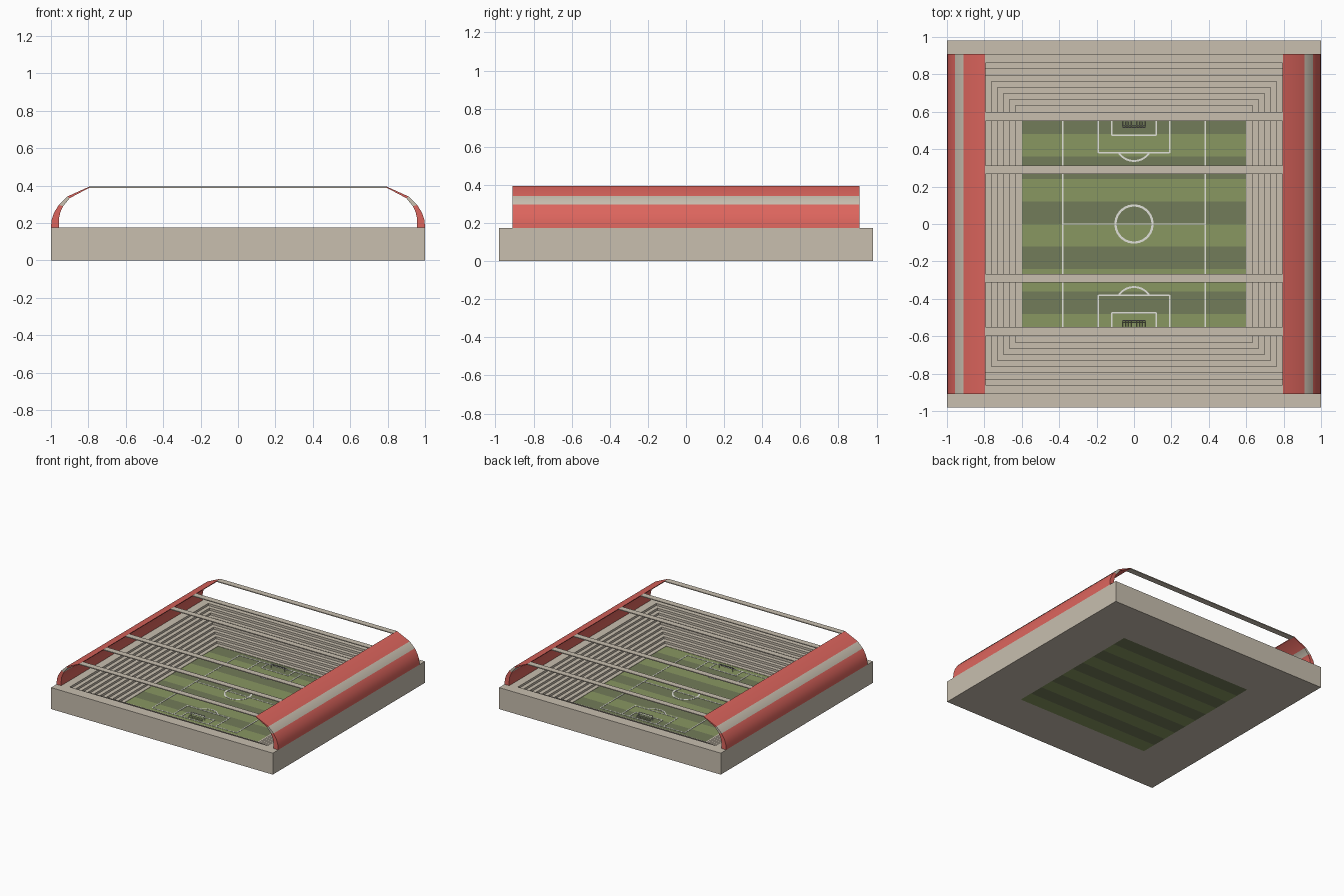
import bpy, bmesh, math

if "Cube" in bpy.data.objects:
    bpy.data.objects.remove(bpy.data.objects["Cube"])

def material(name, rgb):
    m = bpy.data.materials.new(name)
    m.diffuse_color = (*rgb, 1)
    m.use_nodes = True
    m.node_tree.nodes["Principled BSDF"].inputs["Base Color"].default_value = m.diffuse_color
    return m

CREAM = material("cream", (0.58, 0.52, 0.43))
RED = material("red", (0.72, 0.13, 0.11))
LIGHT = material("light_grass", (0.25, 0.31, 0.12))
DARK = material("dark_grass", (0.17, 0.20, 0.10))
WHITE = material("line_white", (0.75, 0.75, 0.70))

def finish(name, bm, *mats):
    bmesh.ops.recalc_face_normals(bm, faces=bm.faces)
    me = bpy.data.meshes.new(name)
    bm.to_mesh(me)
    bm.free()
    for m in mats:
        me.materials.append(m)
    ob = bpy.data.objects.new(name, me)
    bpy.context.collection.objects.link(ob)
    return ob

def add_box(bm, x0, x1, y0, y1, z0, z1):
    v = [bm.verts.new((x, y, z)) for z in (z0, z1)
         for x, y in ((x0, y0), (x1, y0), (x1, y1), (x0, y1))]
    for f in ((0, 1, 2, 3), (4, 5, 6, 7), (0, 1, 5, 4), (1, 2, 6, 5), (2, 3, 7, 6), (3, 0, 4, 7)):
        bm.faces.new([v[i] for i in f])

def add_arc(bm, cy, r, w, a0, a1, n, z0, z1):
    # flat curved strip around (0, cy)
    rings = []
    for i in range(n + 1):
        a = a0 + (a1 - a0) * i / n
        rings.append([bm.verts.new((q * math.cos(a), cy + q * math.sin(a), z))
                      for q, z in ((r - w, z0), (r, z0), (r, z1), (r - w, z1))])
    for a, b in zip(rings, rings[1:]):
        for k in range(4):
            bm.faces.new((a[k], a[(k + 1) % 4], b[(k + 1) % 4], b[k]))

def add_rod(bm, a, b, r):
    # thin square rod between two points
    from mathutils import Vector
    a, b = Vector(a), Vector(b)
    d = (b - a).normalized()
    s = d.orthogonal().normalized()
    t = d.cross(s)
    ends = [[bm.verts.new(p + r * (s * i + t * j)) for i, j in ((1, 1), (-1, 1), (-1, -1), (1, -1))]
            for p in (a, b)]
    for k in range(4):
        bm.faces.new((ends[0][k], ends[0][(k + 1) % 4], ends[1][(k + 1) % 4], ends[1][k]))
    bm.faces.new(ends[0])
    bm.faces.new(ends[1])

# Base and stepped stands: rectangular loops bridged together
BASE_H, STEPS, TREAD = 0.175, 9, 0.0325
loops = [(1.0, 0.98, 0.0), (1.0, 0.98, BASE_H)]
for k in range(STEPS, 0, -1):
    h = 0.6 + TREAD * (k - 1)
    if k == STEPS:
        loops.append((h + TREAD, h + TREAD, BASE_H))
        loops.append((h + TREAD, h + TREAD, BASE_H * k / (STEPS + 1)))
    loops.append((h, h, BASE_H * k / (STEPS + 1)))
    loops.append((h, h, BASE_H * (k - 1) / (STEPS + 1)))
bm = bmesh.new()
rings = [[bm.verts.new((sx * hx, sy * hy, z)) for sx, sy in ((-1, -1), (1, -1), (1, 1), (-1, 1))]
         for hx, hy, z in loops]
for a, b in zip(rings, rings[1:] + rings[:1]):
    for k in range(4):
        bm.faces.new((a[k], a[(k + 1) % 4], b[(k + 1) % 4], b[k]))
finish("base_and_stands", bm, CREAM)

# Striped pitch
PZ = 0.015
for name, mat, start in (("light_grass_stripes", LIGHT, 0), ("dark_grass_stripes", DARK, 1)):
    bm = bmesh.new()
    for i in range(start, 10, 2):
        y = -0.6 + 0.12 * i
        add_box(bm, -0.6, 0.6, y, y + 0.12, 0, PZ)
    finish(name, bm, mat)

# Pitch markings
bm = bmesh.new()
W, GOAL_Y, L0, L1 = 0.008, 0.56, PZ - 0.002, PZ + 0.002
def mark(x0, x1, y0, y1):
    add_box(bm, x0, x1, y0, y1, L0, L1)
for s in (-1, 1):
    mark(s * 0.38 - W / 2, s * 0.38 + W / 2, -GOAL_Y, GOAL_Y)
    mark(-0.38, 0.38, s * GOAL_Y - W / 2, s * GOAL_Y + W / 2)
    for hx, y in ((0.19, 0.38), (0.12, 0.475)):
        mark(-hx, hx, s * y - W / 2, s * y + W / 2)
        for t in (-1, 1):
            mark(t * hx - W / 2, t * hx + W / 2, *sorted((s * y, s * GOAL_Y)))
    a = math.asin(0.55)
    lo, hi = (math.pi + a, 2 * math.pi - a) if s > 0 else (a, math.pi - a)
    add_arc(bm, s * 0.435, 0.103, 0.01, lo, hi, 14, L0, L1)
mark(-0.38, 0.38, -W / 2, W / 2)
add_arc(bm, 0, 0.105, 0.012, 0, 2 * math.pi, 40, L0, L1)
finish("pitch_markings", bm, WHITE)

# Goals with sloping nets
for name, s in (("back_goal", 1), ("front_goal", -1)):
    bm = bmesh.new()
    yf, yb, zt = s * 0.515, s * 0.555, PZ + 0.035
    for x in (-0.06, 0.06):
        add_rod(bm, (x, yf, PZ), (x, yf, zt), 0.002)
        add_rod(bm, (x, yf, zt), (x, yb, PZ), 0.0015)
    add_rod(bm, (-0.06, yf, zt), (0.06, yf, zt), 0.002)
    add_rod(bm, (-0.06, yb, PZ), (0.06, yb, PZ), 0.0015)
    for i in range(1, 8):
        x = -0.06 + 0.015 * i
        add_rod(bm, (x, yf, zt), (x, yb, PZ), 0.0007)
    for i in range(1, 4):
        y, z = yf + (yb - yf) * i / 4, zt + (PZ - zt) * i / 4
        add_rod(bm, (-0.06, y, z), (0.06, y, z), 0.0007)
    finish(name, bm, WHITE)

# Curved side roofs: one profile extruded along y, mirrored
outer = [(1.0, 0.175), (0.997, 0.215), (0.984, 0.255), (0.958, 0.297), (0.912, 0.342), (0.795, 0.395)]
inner = [(0.958, 0.175), (0.957, 0.225), (0.95, 0.258), (0.935, 0.29), (0.9, 0.333), (0.795, 0.389)]
bm = bmesh.new()
rows = [[[bm.verts.new((x, y, z)) for x, z in prof] for prof in (outer, inner)] for y in (-0.91, 0.91)]
(o0, i0), (o1, i1) = rows
n = len(outer)
for k in range(n - 1):
    faces = [bm.faces.new((p[k], p[k + 1], q[k + 1], q[k]))
             for p, q in ((o0, o1), (i0, i1), (o0, i0), (o1, i1))]
    for f in faces:
        f.material_index = 1 if k == 3 else 0
        f.smooth = True
for k in (0, n - 1):
    bm.faces.new((o0[k], o1[k], i1[k], i0[k]))
roof = finish("side_roofs", bm, RED, CREAM)
roof.modifiers.new("mirror", 'MIRROR').use_axis = (True, False, False)
bpy.context.view_layer.objects.active = roof
roof.select_set(True)
bpy.ops.object.shade_smooth_by_angle(angle=math.radians(35))

# Cross beams spanning between the roofs
bm = bmesh.new()
for y in (0.29, 0.575, 0.885):
    for s in (-1, 1):
        add_box(bm, -0.797, 0.797, s * y - 0.024, s * y + 0.024, 0.388, 0.395)
finish("cross_beams", bm, CREAM)
